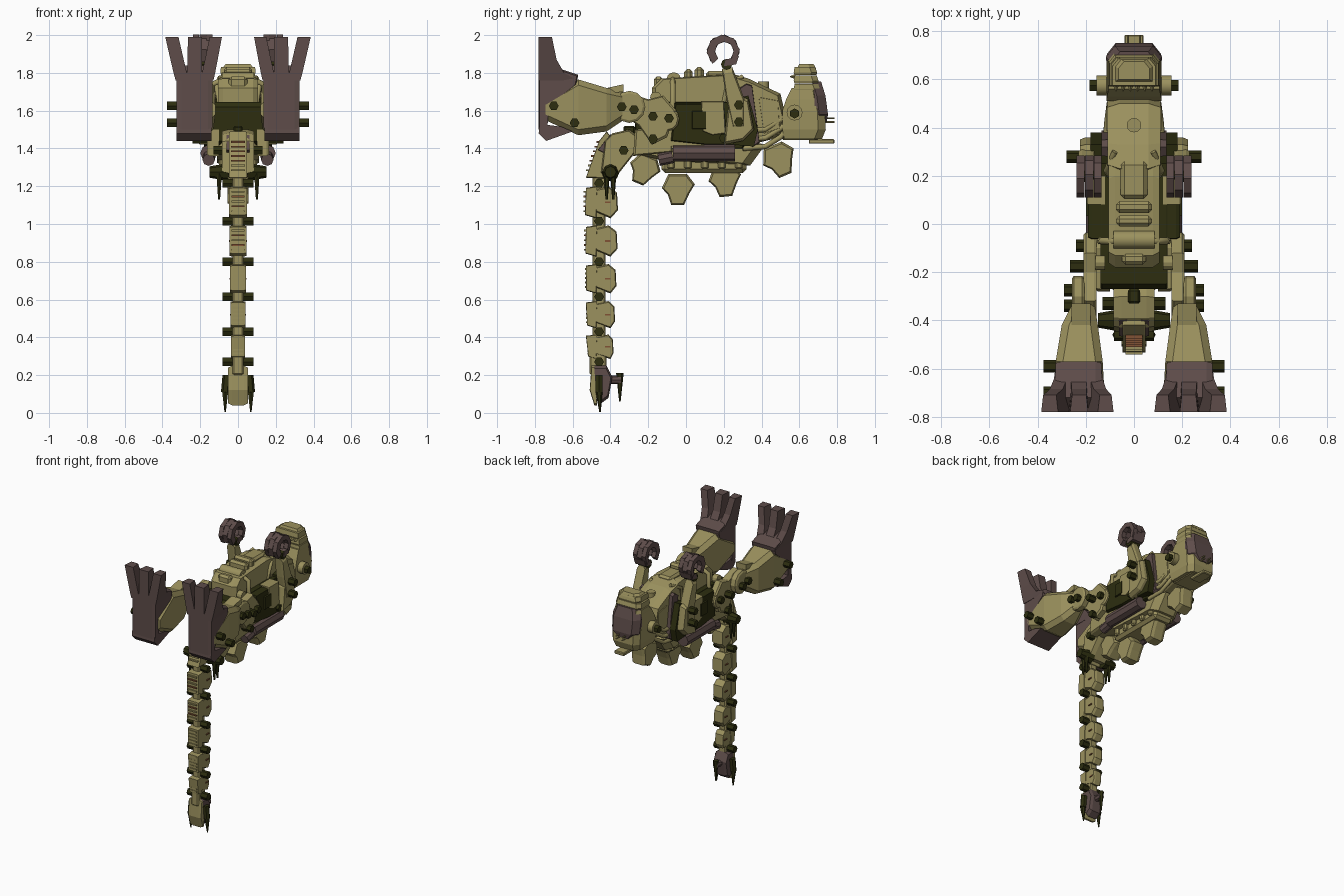
import bpy, bmesh, math
from mathutils import Vector, Matrix


def material(name, rgb):
    m = bpy.data.materials.new(name)
    m.diffuse_color = (*rgb, 1)
    return m


OLIVE = material("olive armour", (0.33, 0.285, 0.112))
PURPLE = material("brown purple", (0.112, 0.073, 0.068))
DARK = material("dark green", (0.026, 0.027, 0.005))
RUST = material("rust stripe", (0.22, 0.085, 0.035))


def finish(name, bm, mat, bevel=0.0, smooth=False):
    bmesh.ops.recalc_face_normals(bm, faces=bm.faces[:])
    me = bpy.data.meshes.new(name)
    bm.to_mesh(me)
    bm.free()
    me.materials.append(mat)
    ob = bpy.data.objects.new(name, me)
    bpy.context.collection.objects.link(ob)
    if bevel:
        b = ob.modifiers.new("bevel", 'BEVEL')
        b.width, b.segments = bevel, 1
    if smooth:
        bpy.context.view_layer.objects.active = ob
        ob.select_set(True)
        bpy.ops.object.shade_smooth_by_angle(angle=math.radians(40))
        ob.select_set(False)
    return ob


def loft(name, loops, mat, bevel=0.0):
    """Skin a list of point loops and cap both ends."""
    bm = bmesh.new()
    rings = [[bm.verts.new(p) for p in loop] for loop in loops]
    n = len(rings[0])
    for a, b in zip(rings, rings[1:]):
        for i in range(n):
            bm.faces.new((a[i], a[(i + 1) % n], b[(i + 1) % n], b[i]))
    bm.faces.new(rings[0])
    bm.faces.new(rings[-1])
    return finish(name, bm, mat, bevel)


def prism(name, pts, layers, mat, bevel=0.0):
    """Side profile (y, z) lofted through layers of (x, scale)."""
    cy = sum(p[0] for p in pts) / len(pts)
    cz = sum(p[1] for p in pts) / len(pts)
    return loft(name, [[(x, cy + (y - cy) * s, cz + (z - cz) * s) for y, z in pts] for x, s in layers], mat, bevel)


def sym(name, pts, w, mat, core=0.6, s=0.85):
    return prism(name, pts, [(-w, s), (-w * core, 1), (w * core, 1), (w, s)], mat)


def pair(name, pts, layers, mat):
    for tag, k in (("right", 1), ("left", -1)):
        prism(f"{name}_{tag}", pts, [(x * k, s) for x, s in layers], mat)


def tower(name, sections, c, mat):
    """Stack of (z, half width, back y, front y) sections with chamfered far corners."""
    loft(name, [[(-w, a, z), (w, a, z), (w, b - c, z), (w - c * .8, b, z), (c * .8 - w, b, z), (-w, b - c, z)]
                for z, w, a, b in sections], mat)


def box(name, lo, hi, mat, bevel=0.008):
    bm = bmesh.new()
    lo, hi = Vector(lo), Vector(hi)
    bmesh.ops.create_cube(bm, size=1, matrix=Matrix.Translation((lo + hi) / 2) @ Matrix.Diagonal((*(hi - lo), 1)))
    return finish(name, bm, mat, bevel)


def rod(name, a, b, r, mat, r2=None, n=12):
    a, b = Vector(a), Vector(b)
    bm = bmesh.new()
    m = Matrix.Translation((a + b) / 2) @ (b - a).to_track_quat('Z', 'Y').to_matrix().to_4x4()
    bmesh.ops.create_cone(bm, cap_ends=True, segments=n, radius1=r, radius2=r if r2 is None else r2,
                          depth=(b - a).length, matrix=m)
    return finish(name, bm, mat, smooth=n > 8)


def pipe(name, pts, r, mat):
    c = bpy.data.curves.new(name, 'CURVE')
    c.dimensions, c.bevel_depth, c.bevel_resolution, c.use_fill_caps = '3D', r, 2, True
    sp = c.splines.new('POLY')
    sp.points.add(len(pts) - 1)
    for q, p in zip(sp.points, pts):
        q.co = (*p, 1)
    c.materials.append(mat)
    bpy.context.collection.objects.link(bpy.data.objects.new(name, c))


def circle(y, z, r, n=12):
    return [(y + r * math.cos(2 * math.pi * i / n), z + r * math.sin(2 * math.pi * i / n)) for i in range(n)]


# torso core and side panels
sym("torso_core", [(-.27, 1.44), (-.27, 1.62), (-.25, 1.645), (.3, 1.645), (.37, 1.5), (.3, 1.4), (-.2, 1.38)], .14, DARK, .95, .98)
pair("side_panel", [(-.08, 1.44), (-.06, 1.64), (.2, 1.64), (.22, 1.42), (.1, 1.42)], [(.12, 1), (.175, 1), (.19, .95)], DARK)
pair("side_plate", [(.09, 1.49), (.08, 1.65), (.2, 1.65), (.21, 1.48), (.14, 1.47)], [(.12, 1), (.187, 1), (.195, .95)], OLIVE)
pair("panel_block", [(.03, 1.5), (.03, 1.6), (.11, 1.6), (.11, 1.5)], [(.18, 1), (.2, .9)], DARK)
pair("side_trim", [(-.08, 1.4), (-.08, 1.44), (.1, 1.43), (.1, 1.4)], [(.1, 1), (.165, .95)], OLIVE)
pair("hip_skirt", [(-.28, 1.36), (-.27, 1.5), (-.06, 1.52), (-.07, 1.38)], [(.1, 1), (.15, 1), (.165, .9)], OLIVE)

# chest armour on top
sym("chest_armour", [(-.18, 1.62), (-.18, 1.72), (-.13, 1.77), (.2, 1.79), (.28, 1.78), (.28, 1.62)], .105, OLIVE, .75, .92)
for i, (y0, y1, w, z) in enumerate([(-.01, .035, .075, 1.82), (.045, .095, .075, 1.83), (.105, .26, .055, 1.81), (-.17, -.12, .05, 1.78)]):
    box(f"chest_block_{i}", (-w, y0, 1.7), (w, y1, z), OLIVE, .015)
rod("chest_tank", (-.085, -.065, 1.765), (.085, -.065, 1.765), .038, OLIVE)
pipe("tank_pipe", [(-.14, -.07, 1.6), (-.135, -.07, 1.74), (-.08, -.07, 1.765), (.08, -.07, 1.765), (.135, -.07, 1.74), (.14, -.07, 1.6)], .015, OLIVE)
rod("chest_boss", (0, .41, 1.7), (0, .41, 1.755), .03, OLIVE)

# neck with a collar plate around its root
sym("neck", [(.2, 1.7), (.23, 1.8), (.33, 1.77), (.5, 1.69), (.53, 1.56), (.5, 1.46), (.38, 1.43), (.3, 1.42)], .11, OLIVE, .55, .88)
prism("neck_collar", [(.28, 1.72), (.32, 1.745), (.35, 1.735), (.39, 1.43), (.35, 1.4), (.32, 1.5)], [(-.135, .96), (-.1, 1), (.1, 1), (.135, .96)], PURPLE)
pair("neck_flank", [(.38, 1.68), (.49, 1.66), (.5, 1.5), (.41, 1.47)], [(.08, 1), (.115, .9)], OLIVE)
for k in (1, -1):
    for i, dz in enumerate((0, .045, .09)):
        pipe(f"neck_pipe_{k}_{i}", [(.12 * k, .3, 1.40 + dz), (.11 * k, .42, 1.41 + dz), (.1 * k, .5, 1.46 + dz), (.07 * k, .55, 1.52 + dz)], .014, OLIVE)
    pipe(f"throat_pipe_{k}", [(.1 * k, .2, 1.64), (.115 * k, .22, 1.74), (.08 * k, .3, 1.78)], .012, OLIVE)

# head with face dome, visor, jaw and ear bolts
tower("head", [(1.45, .1, .52, .72), (1.5, .112, .51, .74), (1.6, .115, .51, .735), (1.66, .112, .53, .72), (1.72, .105, .56, .71)], .04, OLIVE)
tower("visor", [(1.54, .075, .68, .745), (1.58, .112, .68, .752), (1.68, .116, .68, .738), (1.755, .095, .67, .715)], .046, PURPLE)
for i, (z, w) in enumerate(((1.7, .108), (1.745, .104), (1.79, .094))):
    tower(f"face_band_{i}", [(z, w - .005, .575, .703 - i * .006), (z + .012, w, .57, .71 - i * .008), (z + .042, w - .004, .575, .7 - i * .008)], .03, OLIVE)
tower("face_top", [(1.82, .085, .585, .69), (1.848, .065, .6, .675)], .03, OLIVE)
box("lower_jaw", (-.085, .5, 1.445), (.085, .71, 1.49), OLIVE, .015)
box("jaw_tip", (-.04, .65, 1.425), (.04, .785, 1.45), OLIVE, .005)
for i in range(6):
    x = -.075 + i * .03
    rod(f"tooth_{i}", (x, .58, 1.78), (x, .55, 1.78), .014, OLIVE, .002, 4)
for k in (1, -1):
    rod(f"ear_boss_{k}", (.09 * k, .575, 1.59), (.155 * k, .575, 1.59), .042, OLIVE)
    rod(f"ear_bolt_{k}", (.15 * k, .575, 1.585), (.185 * k, .575, 1.585), .027, DARK, n=6)
    for z in (1.54, 1.56):
        rod(f"nose_prong_{k}_{z}", (.025 * k, .73, z), (.025 * k, .785, z), .005, OLIVE, n=6)

# underside frame and hanging back plates
sym("back_frame", [(-.3, 1.38), (-.25, 1.5), (.3, 1.45), (.42, 1.42), (.34, 1.31), (-.1, 1.33)], .11, OLIVE)
box("back_rail", (-.08, -.13, 1.27), (.08, .32, 1.35), OLIVE, .02)
for i in range(5):
    box(f"back_rib_{i}", (-.1, -.1 + i * .09, 1.29), (.1, -.06 + i * .09, 1.36), OLIVE, .01)
shape = [(-.05, .085), (.048, .085), (.09, .03), (.06, -.02), (.032, -.08), (-.035, -.08), (-.053, -.025), (-.085, .01)]
for i, (y, z, a, s) in enumerate([(-.225, 1.285, -.4, .95), (-.043, 1.18, 0, 1), (.205, 1.225, .1, 1), (.495, 1.335, .4, 1.05)]):
    c, d = math.cos(a) * s, math.sin(a) * s
    sym(f"back_plate_{i}", [(y + p * c - q * d, z + p * d + q * c) for p, q in shape], .055, OLIVE, .6, .88)

# gun barrels
for k in (1, -1):
    rod(f"barrel_{k}", (.155 * k, -.07, 1.375), (.155 * k, .26, 1.375), .045, PURPLE, n=8)
    rod(f"barrel_end_{k}", (.155 * k, -.145, 1.34), (.155 * k, -.07, 1.355), .033, PURPLE, n=8)

# arms and curled claw hands
pair("shoulder", [(.2, 1.42), (.22, 1.6), (.27, 1.69), (.33, 1.66), (.36, 1.5), (.3, 1.44)], [(.165, 1), (.2, 1), (.225, .88)], OLIVE)
pair("shoulder_block", [(.25, 1.42), (.25, 1.66), (.33, 1.68), (.38, 1.5), (.36, 1.41)], [(.1, 1), (.18, 1)], DARK)
pair("upper_arm", [(.19, 1.82), (.245, 1.83), (.31, 1.66), (.31, 1.5), (.25, 1.5), (.21, 1.68)], [(.165, .9), (.18, 1), (.215, 1), (.23, .85)], OLIVE)
pair("wrist", circle(.215, 1.845, .03, 8), [(.15, 1), (.228, 1)], DARK)
for f, (x0, x1, start) in enumerate([(.135, .166, -40), (.168, .204, -50), (.206, .238, -40)]):
    arc = [math.radians(start + i * 45) for i in range(7)]
    ring = [(.197 + .088 * math.cos(t), 1.915 + .088 * math.sin(t)) for t in arc]
    ring += [(.203 + .05 * math.cos(t), 1.915 + .05 * math.sin(t)) for t in reversed(arc)]
    pair(f"claw_finger_{f}", ring, [(x0, 1), (x1, 1)], PURPLE)
pair("palm", [(.2, 1.835), (.21, 1.87), (.28, 1.89), (.265, 1.845)], [(.145, 1), (.232, 1)], PURPLE)

# hips, thighs and lower legs
pair("hip_disc", circle(-.1, 1.555, .065), [(.12, 1), (.2, 1), (.21, .85)], OLIVE)
pair("hip_link", [(-.05, 1.6), (-.12, 1.68), (-.2, 1.66), (-.32, 1.7), (-.4, 1.62), (-.25, 1.52), (-.18, 1.42), (-.1, 1.46)], [(.155, .95), (.165, 1), (.2, 1), (.21, .92)], OLIVE)
pair("knee_disc", circle(-.3, 1.62, .085), [(.205, .9), (.215, 1), (.25, 1), (.258, .85)], OLIVE)
pair("hip_tank", circle(-.16, 1.67, .03), [(.12, 1), (.16, 1)], OLIVE)
c = .03
for k in (1, -1):
    loft(f"lower_leg_{k}", [[(x * k, y, z) for x, z in ((x0 + c, z0), (x1 - c, z0), (x1, z0 + c), (x1, z1 - c), (x1 - c, z1), (x0 + c, z1), (x0, z1 - c), (x0, z0 + c))]
         for y, x0, x1, z0, z1 in [(-.33, .165, .255, 1.55, 1.7), (-.42, .15, .3, 1.49, 1.72), (-.57, .13, .325, 1.47, 1.765), (-.745, .12, .325, 1.55, 1.66)]], OLIVE)
pair("shin_vent", [(-.43, 1.69), (-.42, 1.72), (-.33, 1.74), (-.33, 1.7)], [(.18, 1), (.26, 1)], OLIVE)

# feet: sole, heel and three splayed toes
pair("foot_sole", [(-.78, 1.5), (-.78, 1.78), (-.72, 1.84), (-.57, 1.79), (-.58, 1.74), (-.73, 1.62), (-.735, 1.5)], [(.135, .94), (.16, 1), (.3, 1), (.325, .94)], PURPLE)
pair("heel", [(-.78, 1.48), (-.775, 1.53), (-.66, 1.515), (-.6, 1.49), (-.74, 1.44)], [(.14, 1), (.325, 1)], PURPLE)
for k in (1, -1):
    for i, (b0, b1, t0, t1) in enumerate([(.13, .2, .085, .15), (.19, .27, .19, .265), (.26, .33, .315, .385)]):
        loft(f"toe_{k}_{i}", [[(x * k, y, z) for x, y in ((u, -.78), (v, -.78), (v - .008, f), (u + .008, f))]
             for u, v, f, z in [(b0, b1, -.575, 1.76), (b0 * .8 + t0 * .2, b1 * .8 + t1 * .2, -.645, 1.8),
                                (b0 * .5 + t0 * .5, b1 * .5 + t1 * .5, -.685, 1.87), (t0, t1, -.71, 1.99)]], PURPLE)

# joint bolts (y, z, inner x, outer x)
for i, (y, z, x0, x1) in enumerate([(-.09, 1.56, .18, .24), (-.175, 1.57, .19, .265), (-.175, 1.45, .12, .24), (.2, 1.455, .15, .21),
                                    (.28, 1.63, .18, .28), (.28, 1.54, .18, .28), (-.275, 1.605, .2, .29), (-.34, 1.62, .2, .29),
                                    (-.7, 1.625, .28, .375), (-.59, 1.535, .28, .375), (-.33, 1.39, .06, .13)]):
    pair(f"joint_bolt_{i}", circle(y, z, .026, 6), [(x0, 1), (x1, 1)], DARK)

# tail base with striped slope, side thrusters and claws
sym("tail_base", [(-.43, 1.44), (-.39, 1.48), (-.3, 1.5), (-.22, 1.44), (-.37, 1.25), (-.45, 1.27)], .085, OLIVE, .6, .92)
sym("tail_root", [(-.46, 1.44), (-.42, 1.49), (-.36, 1.42), (-.42, 1.24), (-.53, 1.245)], .048, OLIVE, .85, .96)
pair("root_cap", [(-.47, 1.39), (-.4, 1.475), (-.37, 1.46), (-.43, 1.37)], [(.03, 1), (.062, .9)], PURPLE)
for i in range(7):
    y, z = -.521 + i * .009, 1.28 + i * .025
    box(f"base_stripe_{i}", (-.036, y - .008, z), (.036, y + .03, z + .009), (OLIVE, RUST)[i > 1], 0)
box("tail_link", (-.025, -.33, 1.42), (.025, -.27, 1.52), DARK)
for k in (1, -1):
    rod(f"thruster_{k}", (.05 * k, -.4, 1.275), (.15 * k, -.4, 1.275), .048, DARK, .03, 8)
    for y in (-.42, -.385):
        rod(f"base_claw_{k}_{y}", (.1 * k, y, 1.27), (.1 * k, y, 1.13), .017, DARK, .006, 6)

# tail segments, shrinking downwards
for i, (z, h, w) in enumerate([(1.115, .085, .047), (.91, .083, .045), (.71, .078, .042), (.52, .072, .04), (.35, .065, .036)]):
    g = h / .085
    sym(f"tail_back_{i}", [(-.475, z - h), (-.47, z + h), (-.53, z + h * .9), (-.46 - .075 * g, z - h * .8)], w, OLIVE, .6, .95)
    sym(f"tail_plate_{i}", [(-.48, z - h * .6), (-.48, z + h * .8), (-.41, z + h), (-.46 + .095 * g, z + h * .6), (-.46 + .1 * g, z - h * .5), (-.4, z - h)], w * .9, OLIVE, .6, .9)
    for j in range(5):
        zj = z + (j - 2) * .026 * g
        box(f"tail_ridge_{i}_{j}", (-w * .75, -.46 - .082 * g, zj), (w * .75, -.5, zj + .009), RUST if i < 2 and j % 2 else OLIVE, 0)
    pair(f"tail_mark_{i}", [(-.43, z - .004), (-.43, z + .004), (-.4, z + .004), (-.4, z - .004)], [(w * .8, 1), (w + .002, 1)], RUST)
box("tail_spine", (-.028, -.495, .2), (.028, -.425, 1.28), OLIVE)
for i, z in enumerate((1.215, 1.015, .8, .615, .43, .27)):
    prism(f"tail_bolt_{i}", circle(-.46, z, .026, 6), [(-.082, 1), (.082, 1)], DARK)

# tail tip with claws
sym("tail_tip", [(-.5, .12), (-.495, .25), (-.42, .25), (-.39, .19), (-.41, .08), (-.45, .05)], .05, PURPLE)
box("tip_joint", (-.03, -.51, .2), (.03, -.42, .34), OLIVE)
sym("tip_shield", [(-.51, .12), (-.5, .25), (-.485, .25), (-.47, .04), (-.485, .04)], .052, OLIVE, .6, .9)
rod("tip_claw_arm", (0, -.42, .175), (0, -.345, .175), .022, PURPLE, n=8)
for k in (1, -1):
    rod(f"tip_claw_upper_{k}", (.06 * k, -.46, .2), (.068 * k, -.46, .11), .022, DARK, n=6)
    rod(f"tip_claw_{k}", (.068 * k, -.46, .11), (.068 * k, -.455, .004), .018, DARK, .004, 6)
rod("rear_claw", (0, -.35, .21), (0, -.35, .06), .02, DARK, .004, 6)
